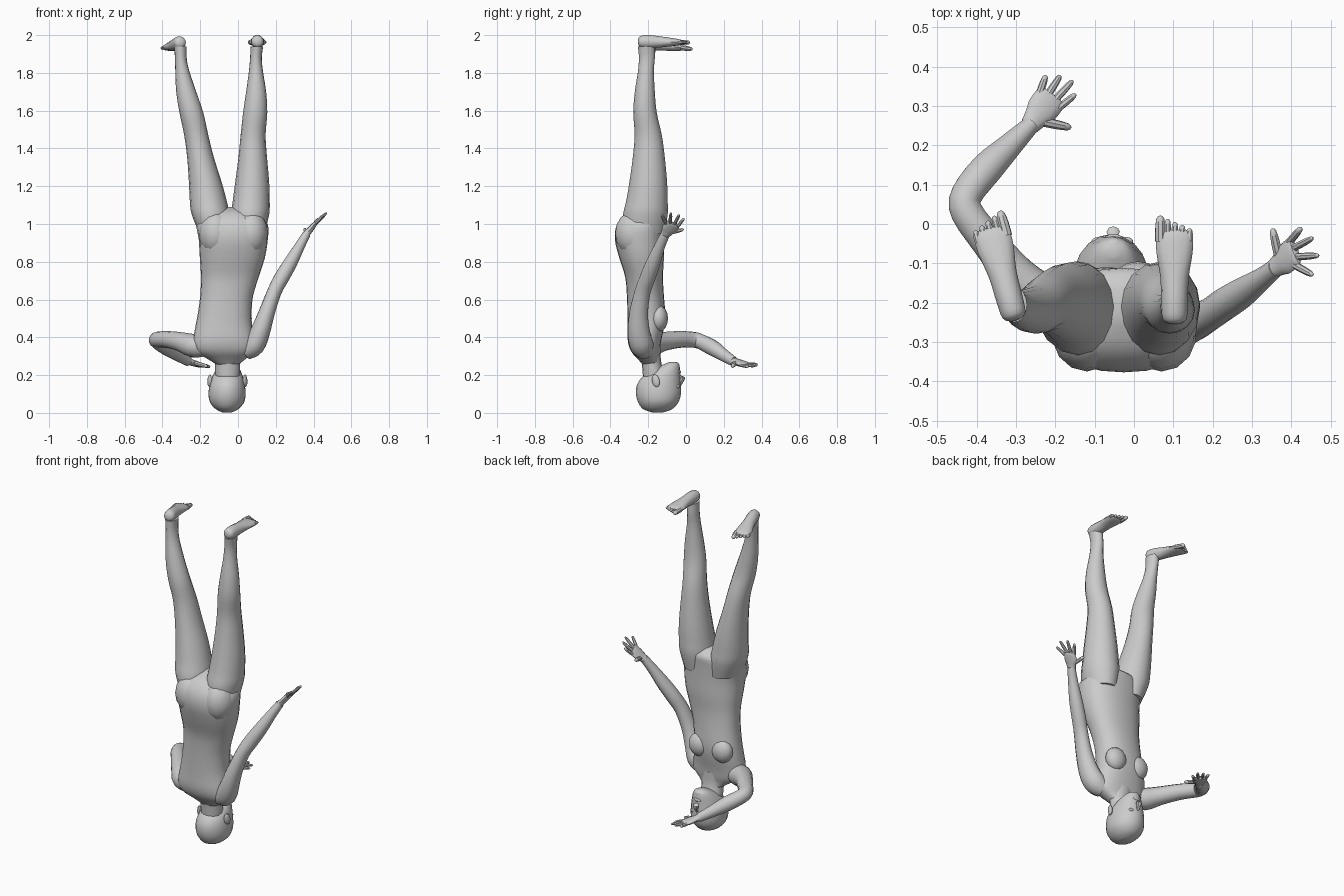
import bpy, bmesh, math
from mathutils import Vector


def catmull(rows, n):
    """Smoothly interpolate rows of numbers."""
    out = []
    for i in range(len(rows) - 1):
        p0, p1 = rows[max(i - 1, 0)], rows[i]
        p2, p3 = rows[i + 1], rows[min(i + 2, len(rows) - 1)]
        for k in range(n):
            t = k / n
            out.append([0.5 * (2 * b + (c - a) * t + (2 * a - 5 * b + 4 * c - d) * t * t
                               + (3 * b - a - 3 * c + d) * t ** 3)
                        for a, b, c, d in zip(p0, p1, p2, p3)])
    return out + [list(rows[-1])]


def sweep(name, rows, side=(1, 0, 0), axis=None, sides=16, n=3, power=2.0):
    """Skin oval sections (x, y, z, half width, half depth) along a path."""
    rows = catmull(rows, n)
    pts = [Vector(r[:3]) for r in rows]
    bm = bmesh.new()
    rings = []
    for i, r in enumerate(rows):
        t = Vector(axis) if axis else pts[min(i + 1, len(pts) - 1)] - pts[max(i - 1, 0)]
        t.normalize()
        u = Vector(side)
        u = (u - t * u.dot(t)).normalized()
        v = t.cross(u)
        ring = []
        for k in range(sides):
            a = 2 * math.pi * k / sides
            c, s = math.cos(a), math.sin(a)
            c = math.copysign(abs(c) ** (2 / power), c)
            s = math.copysign(abs(s) ** (2 / power), s)
            ring.append(bm.verts.new(pts[i] + u * c * max(r[3], .002) + v * s * max(r[4], .002)))
        rings.append(ring)
    for a, b in zip(rings, rings[1:]):
        for k in range(sides):
            j = (k + 1) % sides
            bm.faces.new((a[k], a[j], b[j], b[k]))
    bm.faces.new(rings[0][::-1])
    bm.faces.new(rings[-1])
    bmesh.ops.recalc_face_normals(bm, faces=bm.faces)
    me = bpy.data.meshes.new(name)
    bm.to_mesh(me)
    bm.free()
    ob = bpy.data.objects.new(name, me)
    bpy.context.collection.objects.link(ob)
    finish(ob)
    return ob


def finish(ob):
    bpy.ops.object.select_all(action='DESELECT')
    ob.select_set(True)
    bpy.context.view_layer.objects.active = ob
    bpy.ops.object.shade_smooth_by_angle(angle=math.radians(40))


def ball(name, loc, scale, rot=(0, 0, 0)):
    bpy.ops.mesh.primitive_uv_sphere_add(segments=14, ring_count=8, location=loc, rotation=rot)
    ob = bpy.context.object
    ob.name, ob.scale = name, scale
    finish(ob)


def digit(name, base, tip, r):
    """Finger or toe: a tapered tube with a rounded tip."""
    b, t = Vector(base), Vector(tip)
    rows = [(*b.lerp(t, f), r * k, r * k) for f, k in ((0, 1), (.5, 1), (.9, .75), (1, .2))]
    sweep(name, rows, side=(.3, .5, -.8), sides=8, n=2)


def hand(name, wrist, palm, across, tips, thumb):
    """Flat palm, four fingers fanned from the knuckles, and a thumb."""
    w, p, c = Vector(wrist), Vector(palm), Vector(across).normalized()
    k = p + (p - w) * .75
    sweep(name + "_palm", [(*w, .025, .02), (*w.lerp(p, .5), .032, .017), (*p, .041, .016),
                           (*k, .04, .012), (*(k + (k - p) * .15), .03, .005)], side=c, sides=12)
    for i, tip in enumerate(tips):
        digit(f"{name}_finger_{i + 1}", k - (k - p) * .3 + c * (.031 - .0205 * i), tip, .0095)
    digit(name + "_thumb", w.lerp(p, .5) + c * .015, thumb, .012)


UP = (0, 0, 1)

# Torso, inverted: shoulders low, pelvis high
sweep("torso", [
    (-.055, -.18, .25, .05, .045), (-.06, -.20, .285, .10, .055), (-.07, -.215, .325, .155, .075),
    (-.075, -.22, .38, .162, .088), (-.075, -.212, .46, .150, .097), (-.07, -.21, .53, .142, .10),
    (-.06, -.215, .62, .140, .098), (-.043, -.222, .72, .153, .10), (-.03, -.235, .82, .172, .118),
    (-.025, -.247, .92, .183, .13), (-.03, -.24, 1.0, .187, .125), (-.03, -.215, 1.06, .13, .10),
    (-.03, -.20, 1.09, .03, .04)], axis=UP, sides=24, power=2.3)
for i, x in enumerate((-.145, .01)):
    ball(f"breast_{i + 1}", (x, -.145, .50), (.065, .05, .07))
for i, x in enumerate((-.12, .07)):
    ball(f"buttock_{i + 1}", (x, -.275, .95), (.09, .1, .12))

# Neck and head
sweep("neck", [(-.06, -.195, .35, .085, .06), (-.055, -.185, .28, .068, .052),
               (-.055, -.175, .22, .066, .055), (-.055, -.165, .15, .06, .06)], axis=UP)
sweep("head", [
    (-.058, -.15, .003, .025, .03), (-.058, -.15, .02, .06, .077), (-.058, -.147, .055, .09, .106),
    (-.058, -.146, .10, .098, .119), (-.057, -.143, .15, .093, .116), (-.055, -.128, .195, .08, .098),
    (-.053, -.10, .235, .06, .068), (-.052, -.075, .26, .038, .036), (-.052, -.07, .27, .015, .015)],
    axis=UP, sides=20)
sweep("nose", [(-.054, -.035, .14, .008, .006), (-.053, -.025, .165, .011, .012),
               (-.053, -.02, .187, .017, .014), (-.053, -.03, .197, .01, .006)], axis=UP, sides=8)
ball("lips", (-.052, -.038, .217), (.025, .012, .010))
ball("chin", (-.052, -.058, .25), (.028, .024, .02))
for i, s in enumerate((-1, 1)):
    ball(f"ear_{i + 1}", (-.056 + s * .094, -.16, .17), (.011, .021, .034), (.25, 0, s * -.3))
    ball(f"eye_{i + 1}", (-.055 + s * .036, -.045, .14), (.017, .012, .01))

# Legs, raised straight up
sweep("left_leg", [
    (-.125, -.225, .95, .08, .11), (-.145, -.215, 1.05, .10, .118), (-.157, -.207, 1.12, .098, .11),
    (-.173, -.20, 1.22, .087, .10), (-.198, -.197, 1.35, .071, .085), (-.221, -.20, 1.47, .064, .072),
    (-.247, -.217, 1.59, .063, .062), (-.274, -.218, 1.70, .053, .053), (-.295, -.212, 1.81, .037, .042),
    (-.303, -.207, 1.88, .031, .042), (-.305, -.205, 1.94, .033, .045)], axis=UP)
sweep("right_leg", [
    (.06, -.225, .95, .08, .11), (.065, -.215, 1.05, .10, .118), (.07, -.207, 1.12, .098, .11),
    (.075, -.20, 1.22, .09, .10), (.078, -.197, 1.35, .076, .085), (.08, -.20, 1.47, .066, .072),
    (.091, -.217, 1.59, .064, .062), (.096, -.218, 1.70, .053, .053), (.095, -.212, 1.81, .037, .042),
    (.095, -.207, 1.88, .031, .042), (.10, -.21, 1.94, .033, .045)], axis=UP)


# Feet, soles up
def foot(name, heel, ball_pt, big):
    h, b = Vector(heel), Vector(ball_pt)
    d = (b - h).normalized()
    c = d.cross(Vector(UP)).normalized()
    spec = ((-.06, .012, .012), (0, .03, .03), (.2, .034, .036), (.5, .036, .03),
            (.8, .046, .022), (1, .046, .015), (1.07, .035, .006))
    sweep(name, [(*h.lerp(b, f), w, t) for f, w, t in spec], side=c, sides=14)
    for i in range(5):
        off = c * big * (.036 - .0185 * i)
        base = b + off - d * .015
        r = .014 if i == 0 else .0095
        digit(f"{name}_toe_{i + 1}", base, base + d * (.066 - .008 * i), r)


foot("left_foot", (-.305, -.232, 1.962), (-.362, -.025, 1.932), 1)
foot("right_foot", (.103, -.242, 1.966), (.103, -.03, 1.962), -1)

# Bent arm reaching forward
sweep("left_arm", [
    (-.17, -.215, .35, .05, .05), (-.235, -.19, .355, .062, .064), (-.30, -.13, .375, .052, .052),
    (-.37, -.045, .388, .045, .045), (-.425, .03, .388, .042, .042), (-.425, .075, .378, .041, .041),
    (-.375, .14, .345, .042, .042), (-.32, .195, .308, .034, .033), (-.262, .252, .272, .026, .023)],
    side=UP, sides=14)
hand("left_hand", (-.265, .25, .274), (-.233, .292, .262), (.75, -.65, -.1),
     [(-.148, .33, .243), (-.155, .365, .248), (-.187, .378, .252), (-.224, .378, .256)],
     (-.16, .245, .245))

# Arm held out beside the hip
sweep("right_arm", [
    (.04, -.22, .33, .05, .05), (.085, -.235, .36, .058, .064), (.118, -.25, .43, .052, .06),
    (.152, -.25, .53, .043, .05), (.192, -.23, .64, .038, .043), (.228, -.205, .71, .04, .042),
    (.275, -.175, .79, .037, .039), (.325, -.14, .88, .028, .029), (.362, -.11, .945, .022, .025)],
    side=(1, 0, 0), sides=14)
hand("right_hand", (.357, -.113, .94), (.386, -.088, .975), (-.2, .95, -.25),
     [(.425, -.01, 1.03), (.455, -.035, 1.05), (.47, -.08, 1.06), (.455, -.13, 1.05)],
     (.352, -.012, .972))
